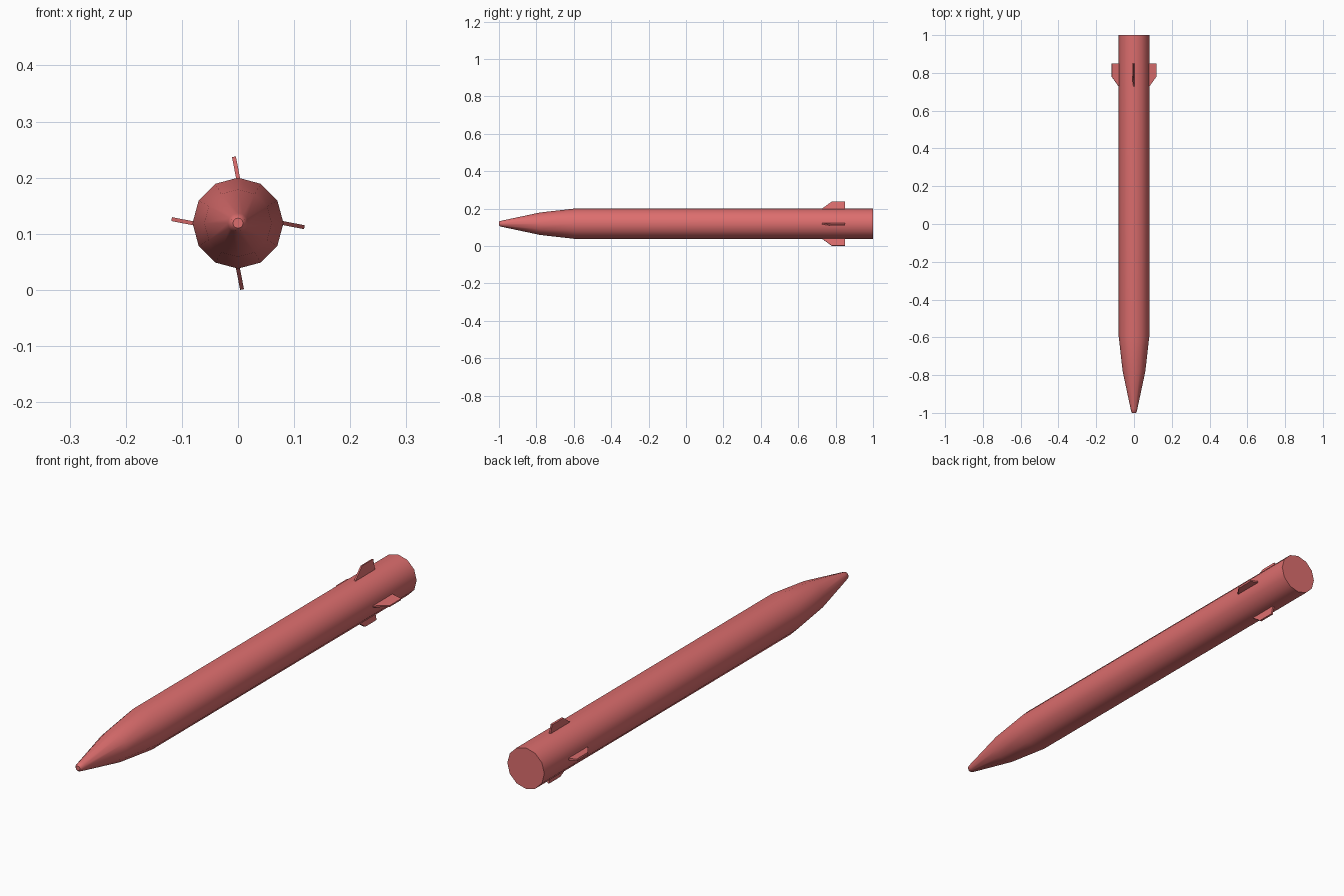
import bpy, bmesh, math
from mathutils import Matrix, Vector

if "Cube" in bpy.data.objects:
    bpy.data.objects.remove(bpy.data.objects["Cube"])

CENTRE_Z = 0.119
RADIUS = 0.081
SIDES = 12

red = bpy.data.materials.new("dusty red")
red.diffuse_color = (0.72, 0.155, 0.155, 1)
red.use_nodes = True
red.node_tree.nodes["Principled BSDF"].inputs["Base Color"].default_value = red.diffuse_color


def make_object(name, bm):
    bmesh.ops.recalc_face_normals(bm, faces=bm.faces)
    mesh = bpy.data.meshes.new(name)
    bm.to_mesh(mesh)
    bm.free()
    mesh.materials.append(red)
    ob = bpy.data.objects.new(name, mesh)
    bpy.context.collection.objects.link(ob)
    return ob


# Body: twelve-sided tube with a tapering nose, as (y, radius) rings
profile = [(-1.0, 0.009), (-0.995, 0.014), (-0.978, 0.018),
           (-0.78, 0.06), (-0.595, RADIUS), (1.0, RADIUS)]
bm = bmesh.new()
rings = []
for y, r in profile:
    rings.append([bm.verts.new((r * math.cos(i * math.tau / SIDES), y,
                                CENTRE_Z + r * math.sin(i * math.tau / SIDES)))
                  for i in range(SIDES)])
for a, b in zip(rings, rings[1:]):
    for i in range(SIDES):
        j = (i + 1) % SIDES
        bm.faces.new((a[i], a[j], b[j], b[i]))
bm.faces.new(rings[0])
bm.faces.new(rings[-1])
body = make_object("body", bm)
bpy.context.view_layer.objects.active = body
body.select_set(True)
bpy.ops.object.shade_smooth_by_angle(angle=math.radians(40))

# Tail fins: clipped plates, each canted about its root (angle around y, cant)
outline = [(0.715, -0.010), (0.78, 0.038), (0.85, 0.038), (0.85, -0.010)]
fins = [("top_fin", 0, -11), ("right_fin", 90, 11),
        ("bottom_fin", 180, -11), ("left_fin", 270, 11)]
for name, angle, cant in fins:
    bm = bmesh.new()
    face = bm.faces.new([bm.verts.new((-0.0035, y, z)) for y, z in outline])
    ext = bmesh.ops.extrude_face_region(bm, geom=[face])
    bmesh.ops.translate(bm, vec=(0.007, 0, 0),
                        verts=[v for v in ext["geom"] if isinstance(v, bmesh.types.BMVert)])
    place = (Matrix.Translation((0, 0, CENTRE_Z))
             @ Matrix.Rotation(math.radians(angle), 4, 'Y')
             @ Matrix.Translation((0, 0, RADIUS))
             @ Matrix.Rotation(math.radians(cant), 4, 'Y'))
    bm.transform(place)
    make_object(name, bm)
